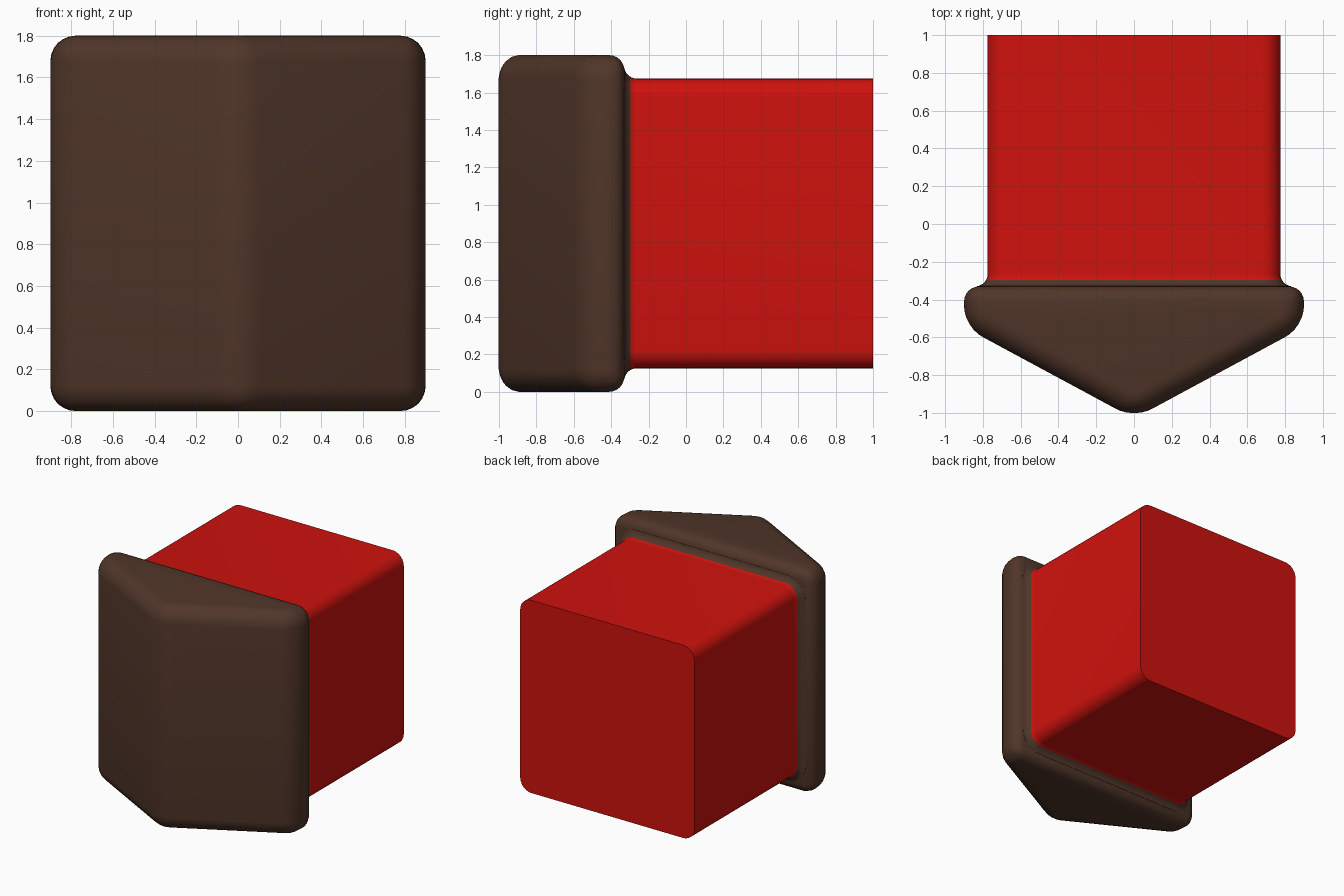
import bpy, bmesh
from math import sin, cos, pi, radians

if "Cube" in bpy.data.objects:
    bpy.data.objects.remove(bpy.data.objects["Cube"])

CZ = 0.9          # height of the centre axis
BACK = -0.33      # rear plane of the nose


def material(name, rgb):
    m = bpy.data.materials.new(name)
    m.diffuse_color = (*rgb, 1)
    m.use_nodes = True
    m.node_tree.nodes["Principled BSDF"].inputs["Base Color"].default_value = m.diffuse_color
    return m


def finish(name, bm, mat):
    bmesh.ops.recalc_face_normals(bm, faces=bm.faces)
    me = bpy.data.meshes.new(name)
    bm.to_mesh(me)
    bm.free()
    ob = bpy.data.objects.new(name, me)
    bpy.context.collection.objects.link(ob)
    me.materials.append(mat)
    bpy.ops.object.select_all(action='DESELECT')
    ob.select_set(True)
    bpy.context.view_layer.objects.active = ob
    return ob


def rounded_square(half, r, n=6):
    pts = []
    for k, (sx, sz) in enumerate([(1, 1), (-1, 1), (-1, -1), (1, -1)]):
        for i in range(n + 1):
            a = (k + i / n) * pi / 2
            pts.append((sx * (half - r) + r * cos(a), sz * (half - r) + r * sin(a)))
    return pts


def loft(name, sections, mat):
    """Skin rounded squares given as (y, half width, corner radius)."""
    bm = bmesh.new()
    rings = [[bm.verts.new((x, y, CZ + z)) for x, z in rounded_square(h, r)]
             for y, h, r in sections]
    for a, b in zip(rings, rings[1:]):
        for i in range(len(a)):
            j = (i + 1) % len(a)
            bm.faces.new((a[i], a[j], b[j], b[i]))
    bm.faces.new(rings[0])
    bm.faces.new(rings[-1])
    ob = finish(name, bm, mat)
    bpy.ops.object.shade_smooth_by_angle(angle=radians(35))
    return ob


brown = material("brown", (0.08, 0.036, 0.022))
red = material("red", (0.62, 0.006, 0.004))

# Pointed nose: pentagonal prism with softened edges
bm = bmesh.new()
outline = [(0, -1.03), (0.9, -0.545), (0.9, BACK), (-0.9, BACK), (-0.9, -0.545)]
face = bm.faces.new([bm.verts.new((x, y, 0)) for x, y in outline])
ext = bmesh.ops.extrude_face_region(bm, geom=[face])
bmesh.ops.translate(bm, vec=(0, 0, 2 * CZ),
                    verts=[v for v in ext["geom"] if isinstance(v, bmesh.types.BMVert)])
weight = bm.edges.layers.float.new("bevel_weight_edge")
for e in bm.edges:
    rear = all(abs(v.co.y - BACK) < 1e-4 for v in e.verts)
    e[weight] = 0.67 if rear else 1.0
nose = finish("nose", bm, brown)
bev = nose.modifiers.new("soft_edges", 'BEVEL')
bev.limit_method = 'WEIGHT'
bev.width = 0.12
bev.segments = 6
bpy.ops.object.modifier_apply(modifier=bev.name)
bpy.ops.object.shade_smooth_by_angle(angle=radians(35))


# Concave fillet shared by the collar and the start of the body
def fillet(deg):
    a, R = radians(deg), 0.065
    h = 0.775 + R - R * sin(a)
    return (-0.265 - R * cos(a), h, 0.1 + h - 0.775)


loft("collar", [(BACK - 0.03, *fillet(8)[1:])] + [fillet(d) for d in (8, 20, 35, 50, 62)], brown)

# Square body with rounded long edges
loft("body", [fillet(d) for d in (62, 72, 81, 90)] + [(1.0, 0.775, 0.1)], red)
